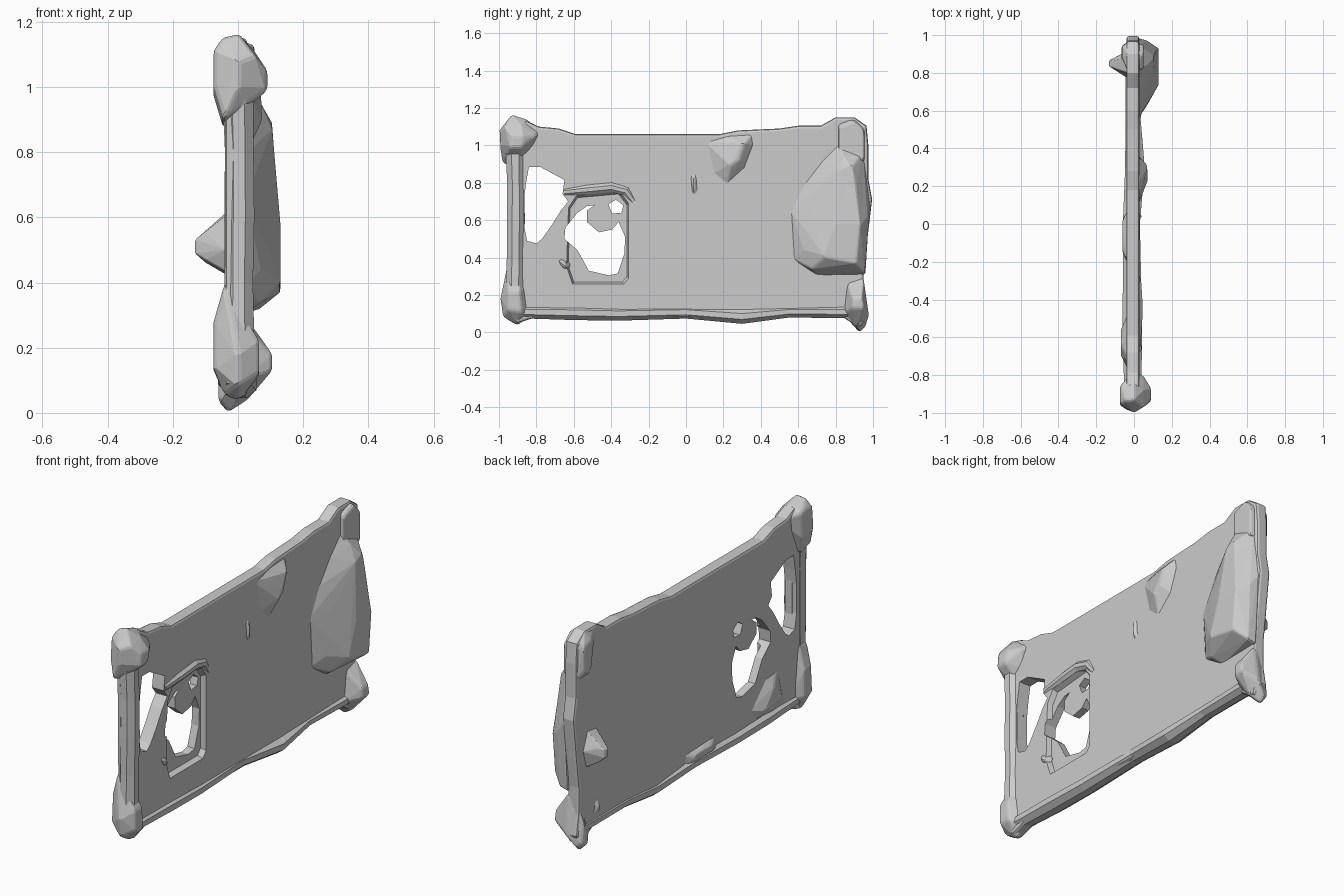
import bpy, bmesh
from mathutils import Vector

grey = bpy.data.materials.new("stone grey")
grey.diffuse_color = (0.6, 0.6, 0.6, 1)


def make(name, bm):
    bmesh.ops.recalc_face_normals(bm, faces=bm.faces[:])
    me = bpy.data.meshes.new(name)
    bm.to_mesh(me)
    bm.free()
    me.materials.append(grey)
    ob = bpy.data.objects.new(name, me)
    bpy.context.collection.objects.link(ob)
    return ob


def prism(name, outline, x0, x1, grow=1.0):
    """Extrude a (y, z) outline from x0 to x1, scaling the far end by grow."""
    bm = bmesh.new()
    n = len(outline)
    cy = sum(p[0] for p in outline) / n
    cz = sum(p[1] for p in outline) / n
    a = [bm.verts.new((x0, y, z)) for y, z in outline]
    b = [bm.verts.new((x1, cy + (y - cy) * grow, cz + (z - cz) * grow)) for y, z in outline]
    bm.faces.new(a)
    bm.faces.new(b)
    for i in range(n):
        j = (i + 1) % n
        bm.faces.new((a[i], a[j], b[j], b[i]))
    return make(name, bm)


def lump(name, layers):
    """Convex faceted lump; layers maps x depth to (y, z) points."""
    bm = bmesh.new()
    for x, pts in layers.items():
        for y, z in pts:
            bm.verts.new((x, y, z))
    res = bmesh.ops.convex_hull(bm, input=bm.verts[:])
    junk = {v for v in res["geom_interior"] if isinstance(v, bmesh.types.BMVert)}
    bmesh.ops.delete(bm, geom=list(junk), context='VERTS')
    ob = make(name, bm)
    mod = ob.modifiers.new("soften", 'BEVEL')
    mod.width = 0.012
    mod.segments = 2
    return ob


def rail(name, pts, depth, height):
    """Eight-sided bar through (x, y, z, scale) points."""
    bm = bmesh.new()
    ring = [(1, .4), (.4, 1), (-.4, 1), (-1, .4), (-1, -.4), (-.4, -1), (.4, -1), (1, -.4)]
    rows = []
    for i, (x, y, z, s) in enumerate(pts):
        p, q = pts[max(i - 1, 0)], pts[min(i + 1, len(pts) - 1)]
        t = Vector((0, q[1] - p[1], q[2] - p[2])).normalized()
        side = t.cross(Vector((1, 0, 0)))
        rows.append([bm.verts.new(Vector((x + u * depth * s, y, z)) + side * v * height * s)
                     for u, v in ring])
    for r0, r1 in zip(rows, rows[1:]):
        for k in range(8):
            bm.faces.new((r0[k], r0[(k + 1) % 8], r1[(k + 1) % 8], r1[k]))
    bm.faces.new(rows[0])
    bm.faces.new(rows[-1])
    return make(name, bm)


def apply_all(ob):
    bpy.context.view_layer.objects.active = ob
    for m in list(ob.modifiers):
        bpy.ops.object.modifier_apply(modifier=m.name)


# Main slab, with uneven outline
slab = prism("slab", [
    (-.975, .98), (-.97, 1.08), (-.93, 1.13), (-.85, 1.13), (-.785, 1.10), (-.68, 1.09),
    (-.59, 1.06), (.18, 1.06), (.28, 1.08), (.5, 1.09), (.6, 1.105), (.72, 1.105),
    (.8, 1.15), (.9, 1.15), (.965, 1.105), (.975, 1.0), (.975, .82), (.995, .71),
    (.97, .5), (.95, .34), (.95, .2), (.97, .09), (.935, .03), (.9, .04), (.835, .085),
    (.55, .09), (.39, .07), (.28, .065), (.15, .08), (-.36, .08), (-.57, .09),
    (-.79, .085), (-.9, .05), (-.96, .09), (-.97, .18), (-.95, .28), (-.957, .92)],
    -.04, .028)
bev = slab.modifiers.new("edge", 'BEVEL')
bev.width = .014
bev.segments = 2
bev.limit_method = 'ANGLE'
bev.angle_limit = 1.2
apply_all(slab)

# Holes and shallow pocket cut through the slab
cutters = [
    prism("pocket_cutter", [(-.6, .27), (-.34, .27), (-.315, .3), (-.315, .68), (-.36, .74),
                            (-.58, .72), (-.62, .66), (-.63, .36)], .002, .06, 1.12),
    prism("tall_hole_cutter", [(-.84, .885), (-.78, .885), (-.65, .815), (-.66, .74), (-.63, .70),
                               (-.67, .65), (-.72, .57), (-.77, .5), (-.8, .475), (-.85, .49),
                               (-.865, .57), (-.865, .72), (-.855, .8)], -.2, .2),
    prism("ragged_hole_cutter", [(-.49, .68), (-.53, .65), (-.53, .59), (-.465, .535), (-.395, .55),
                                 (-.36, .59), (-.325, .51), (-.33, .42), (-.365, .315),
                                 (-.415, .305), (-.52, .33), (-.58, .44), (-.65, .5),
                                 (-.645, .56), (-.58, .64), (-.53, .675)], -.2, .2),
    prism("small_hole_cutter", [(-.415, .685), (-.375, .71), (-.335, .68), (-.345, .64),
                                (-.395, .635)], -.2, .2)]
for c in cutters:
    m = slab.modifiers.new("cut", 'BOOLEAN')
    m.operation = 'DIFFERENCE'
    m.solver = 'EXACT'
    m.object = c
apply_all(slab)
for c in cutters:
    bpy.data.objects.remove(c)

# Post at one end, wavy bottom rail and raised lip over the pocket
rail("end_post", [(.002, -.915, .2, 1.1), (.002, -.912, .4, 1), (.004, -.91, .6, 1.05),
                  (.004, -.91, .8, 1), (0, -.915, 1.0, 1.1)], .044, .046)
rail("bottom_rail", [(-.005, -.9, .11, 1), (-.01, -.6, .105, 1.15), (-.01, -.36, .1, 1.1),
                     (-.014, 0, .108, 1.0), (.005, .3, .085, 1.15), (-.005, .55, .11, .9),
                     (0, .9, .11, 1)], .045, .034)
rail("pocket_lip", [(.015, -.65, .75, .8), (.02, -.5, .765, 1), (.02, -.4, .775, 1),
                    (.015, -.32, .755, 1), (.01, -.28, .7, .8)], .024, .026)

# Corner knobs
lump("upper_left_knob", {
    -.075: [(-.96, 1.0), (-.95, 1.11), (-.86, 1.11), (-.87, .97)],
    -.045: [(-.98, .9), (-.89, .87), (-.935, 1.155)],
    0: [(-.995, 1.0), (-1.0, 1.08), (-.93, 1.165), (-.85, 1.14), (-.77, 1.08), (-.83, .96)],
    .05: [(-.97, 1.1), (-.88, 1.11), (-.8, 1.05)],
    .09: [(-.94, .99), (-.93, 1.05), (-.87, 1.05), (-.88, .99)]})
lump("lower_left_knob", {
    -.075: [(-.95, .14), (-.94, .28), (-.88, .27), (-.88, .13)],
    -.04: [(-.95, .4), (-.88, .4), (-.91, .05)],
    0: [(-.98, .08), (-.995, .18), (-.96, .27), (-.9, .035), (-.83, .09), (-.85, .24)],
    .065: [(-.95, .12), (-.95, .22), (-.89, .22), (-.88, .11)]})
lump("lower_right_knob", {
    -.06: [(.9, .03), (.95, .05), (.93, .15)],
    -.03: [(.93, -.003), (.96, .03), (.86, .08), (.94, .25)],
    .02: [(.98, .09), (.84, .1), (.95, .3), (.86, .27), (.91, .03)],
    .105: [(.89, .13), (.95, .13), (.94, .18), (.89, .18)]})
lump("upper_right_knob", {
    -.065: [(.88, .98), (.88, 1.1), (.94, 1.08), (.94, .95)],
    -.03: [(.8, 1.14), (.9, 1.155), (.96, 1.1), (.97, .9), (.84, .9)],
    .05: [(.82, 1.1), (.9, 1.13), (.95, 1.08), (.95, .92), (.82, .92)]})

# Large swelling with a steep lower edge
lump("large_swelling", {
    .02: [(.55, .66), (.62, .79), (.72, .92), (.82, 1.02), (.95, .97), (.985, .7),
          (.96, .31), (.7, .305), (.57, .39)],
    .07: [(.63, .44), (.67, .34), (.955, .32), (.97, .62), (.67, .66), (.84, .95)],
    .13: [(.74, .4), (.91, .37), (.93, .58), (.8, .58)],
    .105: [(.83, .87), (.89, .89), (.91, .8)]})

# Smaller bumps on the broad face
lump("top_bump", {
    .015: [(.08, 1.03), (.2, 1.06), (.36, 1.07), (.37, 1.0), (.32, .87), (.21, .77), (.13, .84)],
    .072: [(.26, .94), (.31, 1.01), (.28, .92), (.24, .89)]})
lump("slim_bump", {.02: [(.02, .86), (.06, .86), (.07, .73), (.03, .73)],
                   .042: [(.04, .82), (.04, .76)]})
lump("chip_bump", {.0: [(-.71, .4), (-.66, .43), (-.61, .36), (-.64, .31)],
                   .045: [(-.67, .37), (-.64, .35)]})

# Spike and bumps on the reverse face
lump("reverse_spike", {
    -.03: [(.77, .5), (.8, .43), (.89, .42), (.92, .52), (.88, .62), (.8, .61)],
    -.1: [(.82, .47), (.87, .46), (.88, .54), (.82, .55)],
    -.132: [(.835, .49), (.865, .49), (.865, .53), (.835, .53)]})
lump("reverse_ridge", {
    -.03: [(-.78, .14), (-.7, .11), (-.5, .13), (-.47, .2), (-.6, .33), (-.72, .34)],
    -.07: [(-.7, .2), (-.56, .18), (-.64, .28)]})
lump("reverse_low_bump", {
    -.03: [(-.22, .1), (.08, .1), (.08, .18), (-.2, .19)],
    -.062: [(-.15, .13), (.02, .13), (.0, .16), (-.13, .16)]})
lump("reverse_small_bump", {
    -.03: [(.76, .14), (.84, .14), (.83, .23), (.77, .23)],
    -.055: [(.8, .17), (.8, .2)]})
